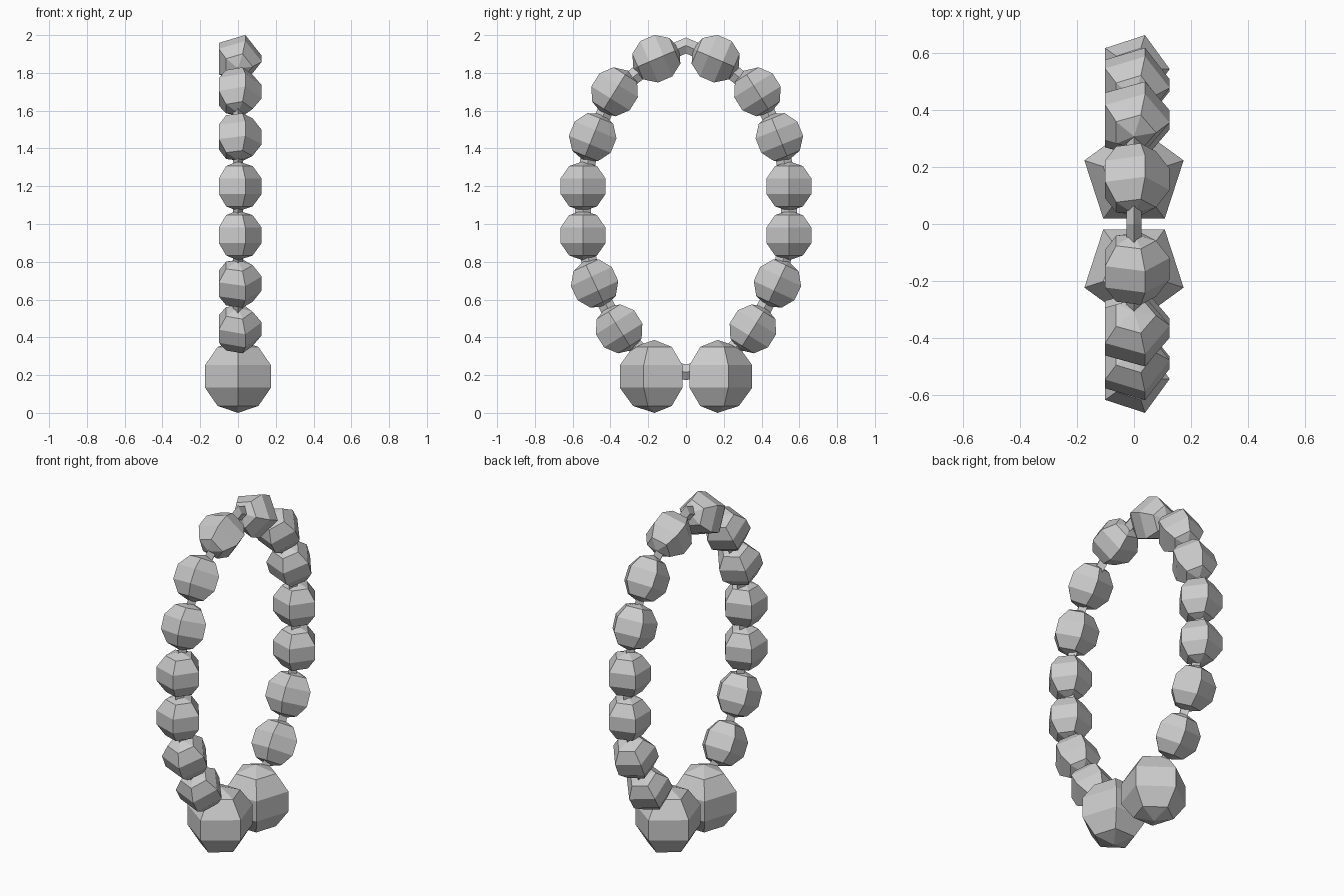
import bpy, bmesh
from math import sin, cos, pi, radians
from mathutils import Matrix, Vector

if "Cube" in bpy.data.objects:
    bpy.data.objects.remove(bpy.data.objects["Cube"])


def make_object(name, bm):
    bmesh.ops.recalc_face_normals(bm, faces=bm.faces)
    mesh = bpy.data.meshes.new(name)
    bm.to_mesh(mesh)
    bm.free()
    ob = bpy.data.objects.new(name, mesh)
    bpy.context.collection.objects.link(ob)
    return ob


def bead(name, y, z, radius, tilt=0, spin=0):
    """Five-sided, five-ring faceted bead; its axis follows the string."""
    bm = bmesh.new()
    bmesh.ops.create_uvsphere(bm, u_segments=5, v_segments=5, radius=radius)
    # turn so that one corner points along 'spin'
    ring = max(bm.verts, key=lambda v: v.co.xy.length)
    turn = radians(spin) - Vector((1, 0)).angle_signed(ring.co.xy) * -1
    m = (Matrix.Translation((0, y, z)) @ Matrix.Rotation(radians(tilt), 4, 'X')
         @ Matrix.Rotation(turn, 4, 'Z'))
    bmesh.ops.transform(bm, matrix=m, verts=bm.verts)
    return make_object(name, bm)


# small beads: y, z, tilt on the +y side, mirrored to -y
small = [(0.157, 1.875, 67), (0.378, 1.70, 32), (0.494, 1.46, 22),
         (0.545, 1.20, 0), (0.545, 0.94, 0), (0.484, 0.685, -25),
         (0.354, 0.445, -32)]
for s, side in ((1, "right"), (-1, "left")):
    for i, (y, z, t) in enumerate(small):
        bead(f"small_bead_{side}_{i + 1}", s * y, z, 0.132, s * t)
    # large bead at the bottom, corner pointing outwards
    bead(f"large_bead_{side}", s * 0.167, 0.193, 0.193, 0, 90 * s)

# string: closed diamond-section tube through all beads
half = [(y, z) for y, z, t in small] + [(0.17, 0.25)]
path = ([(0, 1.945)] + half + [(0, 0.215)]
        + [(-y, z) for y, z in reversed(half)])
pts = [Vector((0, y, z)) for y, z in path]
bm = bmesh.new()
rings = []
n = len(pts)
for i, p in enumerate(pts):
    d = (pts[(i + 1) % n] - pts[i - 1]).normalized()
    out = Vector((0, -d.z, d.y))
    rings.append([bm.verts.new(p + Vector((0.026 * cos(a), 0, 0)) + out * 0.042 * sin(a))
                  for a in (0, pi / 2, pi, 3 * pi / 2)])
for i in range(n):
    a, b = rings[i], rings[(i + 1) % n]
    for k in range(4):
        bm.faces.new((a[k], a[(k + 1) % 4], b[(k + 1) % 4], b[k]))
make_object("string", bm)
